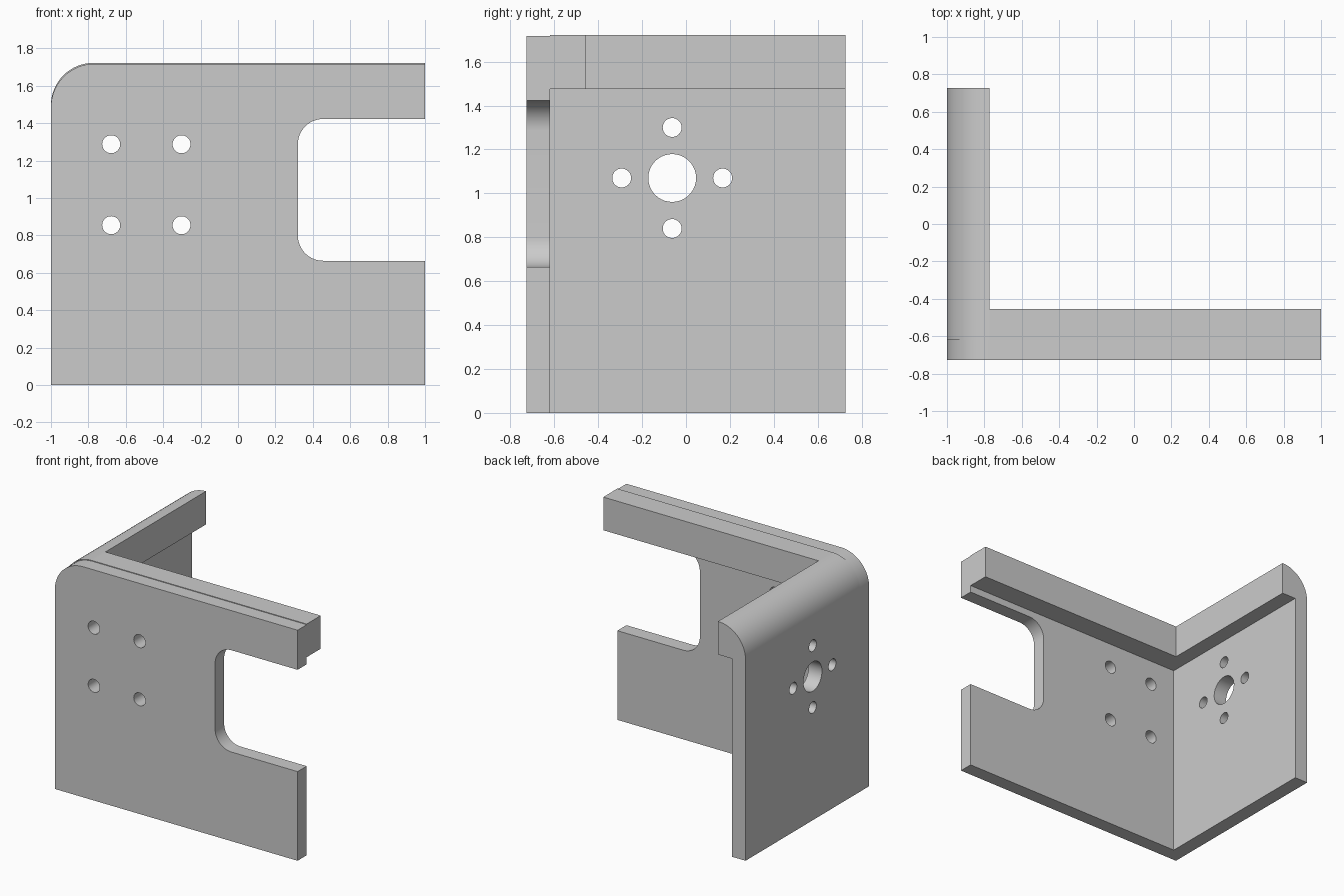
import bpy, bmesh, math
from mathutils import Matrix, Vector

cube = bpy.data.objects.get("Cube")
if cube:
    bpy.data.objects.remove(cube, do_unlink=True)

GREY = (0.6, 0.6, 0.6, 1)
mat = bpy.data.materials.new("plain grey")
mat.use_nodes = True
mat.diffuse_color = GREY
mat.node_tree.nodes["Principled BSDF"].inputs["Base Color"].default_value = GREY

FRONT, BACK = -0.727, 0.727      # depth limits
SEAM = -0.62                     # rear face of the front plate
TOP, LEDGE = 1.722, 1.475        # top of the rails and their underside
SIDE_IN, FLANGE_IN = -0.89, -0.773


def arc(cx, cz, r, start, end, steps=16):
    angles = [math.radians(start + (end - start) * i / steps) for i in range(steps + 1)]
    return [(cx + r * math.cos(a), cz + r * math.sin(a)) for a in angles]


def finish(name, bm):
    bmesh.ops.recalc_face_normals(bm, faces=bm.faces[:])
    mesh = bpy.data.meshes.new(name)
    bm.to_mesh(mesh)
    bm.free()
    mesh.materials.append(mat)
    obj = bpy.data.objects.new(name, mesh)
    bpy.context.collection.objects.link(obj)
    return obj


def extrude_profile(name, points, y0, y1):
    """Extrude an x-z outline along y."""
    bm = bmesh.new()
    face = bm.faces.new([bm.verts.new((x, y0, z)) for x, z in points])
    out = bmesh.ops.extrude_face_region(bm, geom=[face])
    moved = [v for v in out["geom"] if isinstance(v, bmesh.types.BMVert)]
    bmesh.ops.translate(bm, verts=moved, vec=(0, y1 - y0, 0))
    return finish(name, bm)


def drill(obj, holes, axis):
    """Cut round holes, given as (centre, radius), through a plate."""
    bm = bmesh.new()
    turn = Vector((0, 0, 1)).rotation_difference(Vector(axis)).to_matrix().to_4x4()
    for centre, r in holes:
        bmesh.ops.create_cone(bm, cap_ends=True, segments=40, radius1=r, radius2=r,
                              depth=0.4, matrix=Matrix.Translation(centre) @ turn)
    cutter = finish("hole_cutter", bm)
    cutter.hide_render = True
    mod = obj.modifiers.new("holes", "BOOLEAN")
    mod.operation, mod.solver, mod.object = "DIFFERENCE", "EXACT", cutter
    bpy.context.view_layer.objects.active = obj
    bpy.ops.object.modifier_apply(modifier=mod.name)
    bpy.data.objects.remove(cutter, do_unlink=True)


# Front plate: rounded upper corner and an open slot on the left edge
SLOT_X, SLOT_LOW, SLOT_HIGH, SLOT_R = 0.32, 0.664, 1.422, 0.135
R = 0.232
plate_top = 1.717
outline = [(-1, 0), (1, 0), (1, SLOT_LOW)]
outline += arc(SLOT_X + SLOT_R, SLOT_LOW + SLOT_R, SLOT_R, 270, 180)
outline += arc(SLOT_X + SLOT_R, SLOT_HIGH - SLOT_R, SLOT_R, 180, 90)
outline += [(1, SLOT_HIGH), (1, plate_top)]
outline += arc(R - 1, plate_top - R, R, 90, 180)
front_plate = extrude_profile("front_plate", outline, FRONT, SEAM)
drill(front_plate,
      [(Vector((x, FRONT, z)), 0.048) for x in (-0.678, -0.302) for z in (0.854, 1.287)],
      (0, 1, 0))

# Side plate with its rounded, thickened top flange
R = 1 + FLANGE_IN
outline = [(-1, 0), (SIDE_IN, 0), (SIDE_IN, LEDGE), (FLANGE_IN, LEDGE)]
outline += arc(FLANGE_IN, TOP - R, R, 90, 180)
side_plate = extrude_profile("side_plate", outline, SEAM, BACK)
hub = Vector((-0.95, -0.063, 1.07))
holes = [(hub, 0.109)]
for i in range(4):
    a = i * math.pi / 2
    holes.append((hub + 0.23 * Vector((0, math.cos(a), math.sin(a))), 0.043))
drill(side_plate, holes, (1, 0, 0))

# Stiffening rail behind the top of the front plate
top_rail = extrude_profile("top_rail", [(FLANGE_IN, LEDGE), (1, LEDGE), (1, TOP), (FLANGE_IN, TOP)],
                           SEAM, -0.455)

# Smooth rounded surfaces, keeping edges sharp
bpy.ops.object.select_all(action="DESELECT")
for obj in (front_plate, side_plate, top_rail):
    obj.select_set(True)
bpy.context.view_layer.objects.active = front_plate
bpy.ops.object.shade_smooth_by_angle(angle=math.radians(30))
